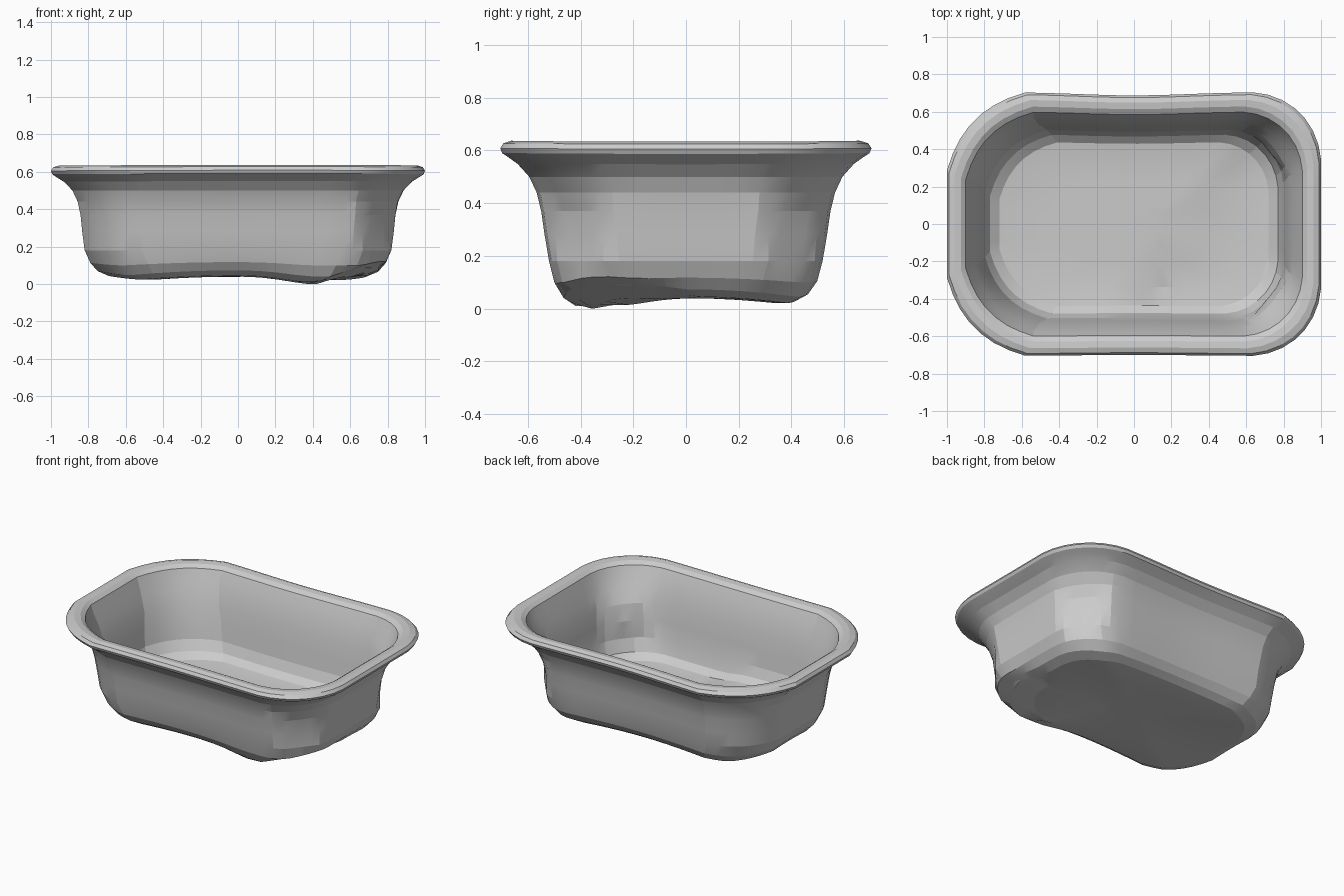
import bpy, bmesh, math

if "Cube" in bpy.data.objects:
    bpy.data.objects.remove(bpy.data.objects["Cube"])

# Cross-section: half width x, half depth y, height z, corner radius
OUTER = [(.20, .12, .010, .09), (.42, .26, .010, .18), (.60, .36, .010, .24),
         (.69, .42, .016, .26), (.75, .465, .045, .27), (.79, .50, .10, .28),
         (.82, .52, .18, .28), (.833, .537, .28, .29), (.842, .55, .37, .29),
         (.857, .567, .44, .30), (.885, .595, .50, .32), (.93, .64, .55, .35),
         (.97, .675, .575, .37)]
RIM = [(.992, .698, .59, .38), (1.0, .705, .608, .38), (.988, .693, .627, .38),
       (.96, .665, .636, .37), (.925, .63, .632, .35), (.90, .60, .615, .33)]
INNER = [(.88, .577, .56, .31), (.855, .555, .49, .30), (.83, .535, .41, .29),
         (.812, .52, .31, .30), (.797, .505, .20, .30), (.77, .48, .12, .30),
         (.72, .44, .085, .28), (.58, .34, .07, .22), (.38, .22, .07, .14),
         (.18, .10, .07, .06)]
ARC, SIDE_X, SIDE_Y = 7, 10, 6


def rounded_loop(hx, hy, r):
    """Rounded rectangle whose left corners are broader and flatter."""
    corners = []
    for sx, sy, start in ((1, 1, 0), (-1, 1, 90), (-1, -1, 180), (1, -1, 270)):
        rad = r * (1.1 if sx < 0 else .95)
        flat = .3 if sx < 0 else .08
        arc = []
        for i in range(ARC + 1):
            a = math.radians(start + 90 * i / ARC)
            c, s = math.cos(a), math.sin(a)
            k = (1 - flat) + flat / (abs(c) + abs(s))    # arc blended to chord
            arc.append((sx * (hx - rad) + rad * c * k, sy * (hy - rad) + rad * s * k))
        corners.append(arc)
    pts = []
    for k, arc in enumerate(corners):
        pts += arc
        a, b = arc[-1], corners[(k + 1) % 4][0]
        n = SIDE_X if k % 2 == 0 else SIDE_Y
        pts += [(a[0] + (b[0] - a[0]) * i / n, a[1] + (b[1] - a[1]) * i / n)
                for i in range(1, n)]
    return pts


def fade(v, lo, hi):
    t = min(1, max(0, (v - lo) / (hi - lo)))
    return t * t * (3 - 2 * t)


def shape(x, y, z, inside):
    """Worn, hand-formed irregularities of the tub."""
    # long sides pinch slightly at the middle
    y *= 1 - .025 * math.exp(-(x / .4) ** 2) * (1 if y > 0 else .3)
    # flattened right-hand corners
    excess = x + .8 * abs(y) - (1.03 if inside else 1.06)
    if x > 0 and excess > 0:
        k = excess / 1.64 * (1 - fade(z, .25, .55))
        x -= k
        y -= math.copysign(.8 * k, y)
    if inside:
        # shallow step in the floor
        z += .025 * (1 - fade(x - .7 * y, .2, .42)) * (1 - fade(z, .1, .25))
    else:
        # arched underside, dipping at the front right
        arch = max(1 - (x / .6) ** 2, 1 - (y / .42) ** 2, 0)
        near = math.exp(-((x - .43) / .2) ** 2 - ((y + .36) / .2) ** 2)
        z += (.03 * arch * (1 - near) - .012 * near) * (1 - fade(z, .02, .2))
        # bevelled facet under the right end
        if x > .41:
            z = max(z, .357 * (x - .41) - .126 * (y + .38))
        z = max(z, 0)
    # gentle waviness of the rim
    if z > .5:
        z += .004 * math.sin(3 * x + 1) * math.cos(2 * y)
    return x, y, z


bm = bmesh.new()
rings = []
for profile, inside in ((OUTER, False), (RIM, False), (INNER, True)):
    for hx, hy, z, r in profile:
        rings.append([bm.verts.new(shape(px, py, z, inside))
                      for px, py in rounded_loop(hx, hy, r)])

# Skin between neighbouring loops, closing the underside and the inner floor
n = len(rings[0])
for a, b in zip(rings, rings[1:]):
    for i in range(n):
        j = (i + 1) % n
        bm.faces.new((a[i], a[j], b[j], b[i]))
bm.faces.new(rings[0][::-1])
bm.faces.new(rings[-1])
bmesh.ops.recalc_face_normals(bm, faces=bm.faces)

mesh = bpy.data.meshes.new("wash_tub")
bm.to_mesh(mesh)
bm.free()
tub = bpy.data.objects.new("wash_tub", mesh)
bpy.context.collection.objects.link(tub)
bpy.context.view_layer.objects.active = tub
tub.select_set(True)
bpy.ops.object.shade_smooth_by_angle(angle=math.radians(12))
